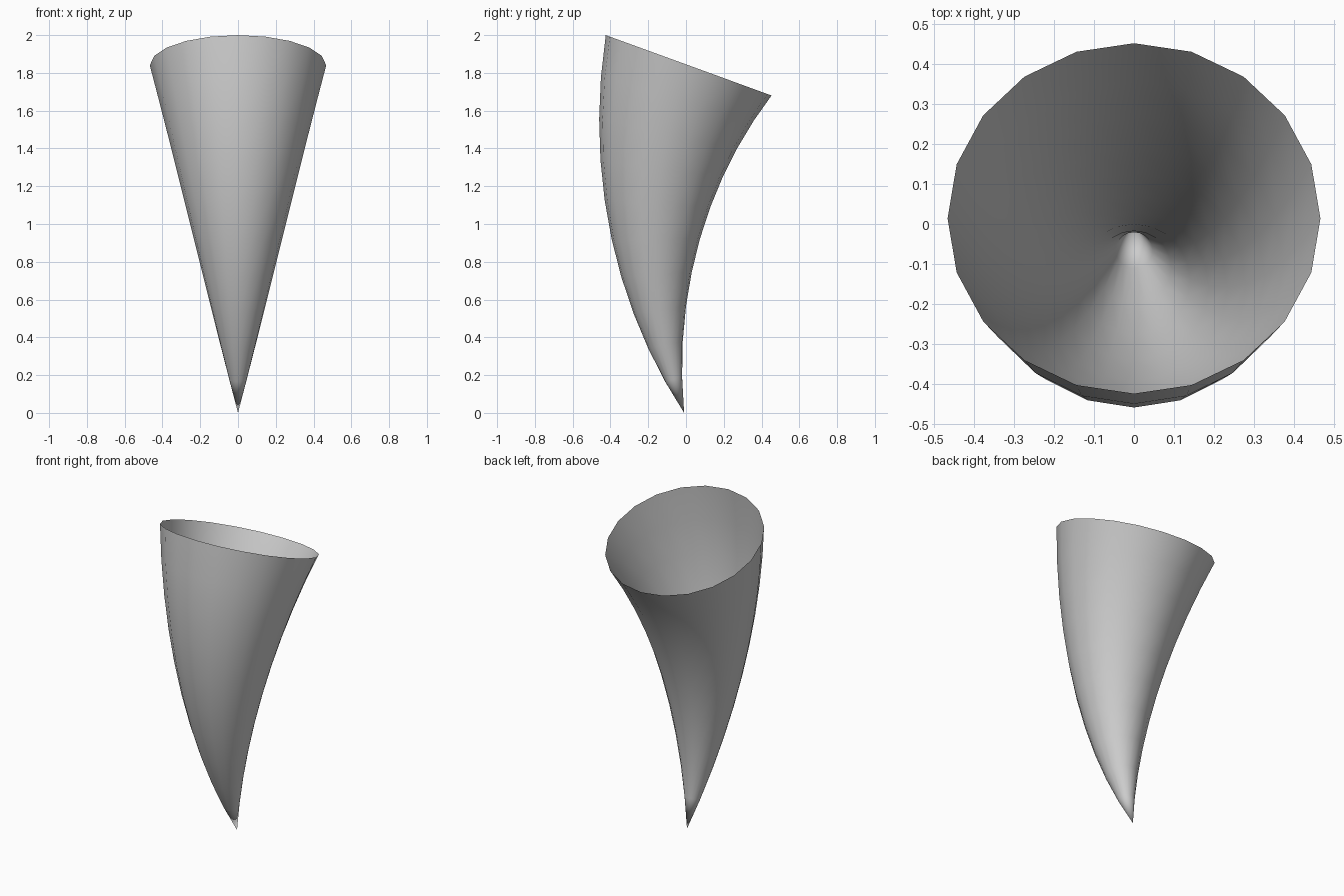
import bpy, bmesh
from math import sin, cos, pi, radians

if "Cube" in bpy.data.objects:
    bpy.data.objects.remove(bpy.data.objects["Cube"])

SIDES, RINGS = 20, 10
HALF = radians(20)              # the axis leans from -20 to +20 degrees
HEIGHT = 1.84                   # chord of the bent axis
R_BEND = HEIGHT / (2 * sin(HALF))
R_RIM = 0.467


def horn_point(t, a):
    """Point on the bent cone: t runs tip to rim, a goes around."""
    th = HALF * (2 * t - 1)
    cy = -R_BEND * (cos(th) - cos(HALF)) - 0.01 + 0.024 * t
    cz = R_BEND * (sin(th) + sin(HALF))
    r = R_RIM * t
    v = r * sin(a)
    return (r * cos(a), cy + v * cos(th), cz - v * sin(th))


# horn shell: pointed tip, open slanted mouth
bm = bmesh.new()
tip = bm.verts.new(horn_point(0, 0))
rings = [[bm.verts.new(horn_point(k / RINGS, 2 * pi * i / SIDES)) for i in range(SIDES)]
         for k in range(1, RINGS + 1)]
for i in range(SIDES):
    j = (i + 1) % SIDES
    bm.faces.new((tip, rings[0][j], rings[0][i]))
    for lo, hi in zip(rings, rings[1:]):
        bm.faces.new((lo[i], lo[j], hi[j], hi[i]))
for f in bm.faces:
    f.smooth = True

mesh = bpy.data.meshes.new("curved_horn")
bm.to_mesh(mesh)
bm.free()
horn = bpy.data.objects.new("curved_horn", mesh)
bpy.context.collection.objects.link(horn)
